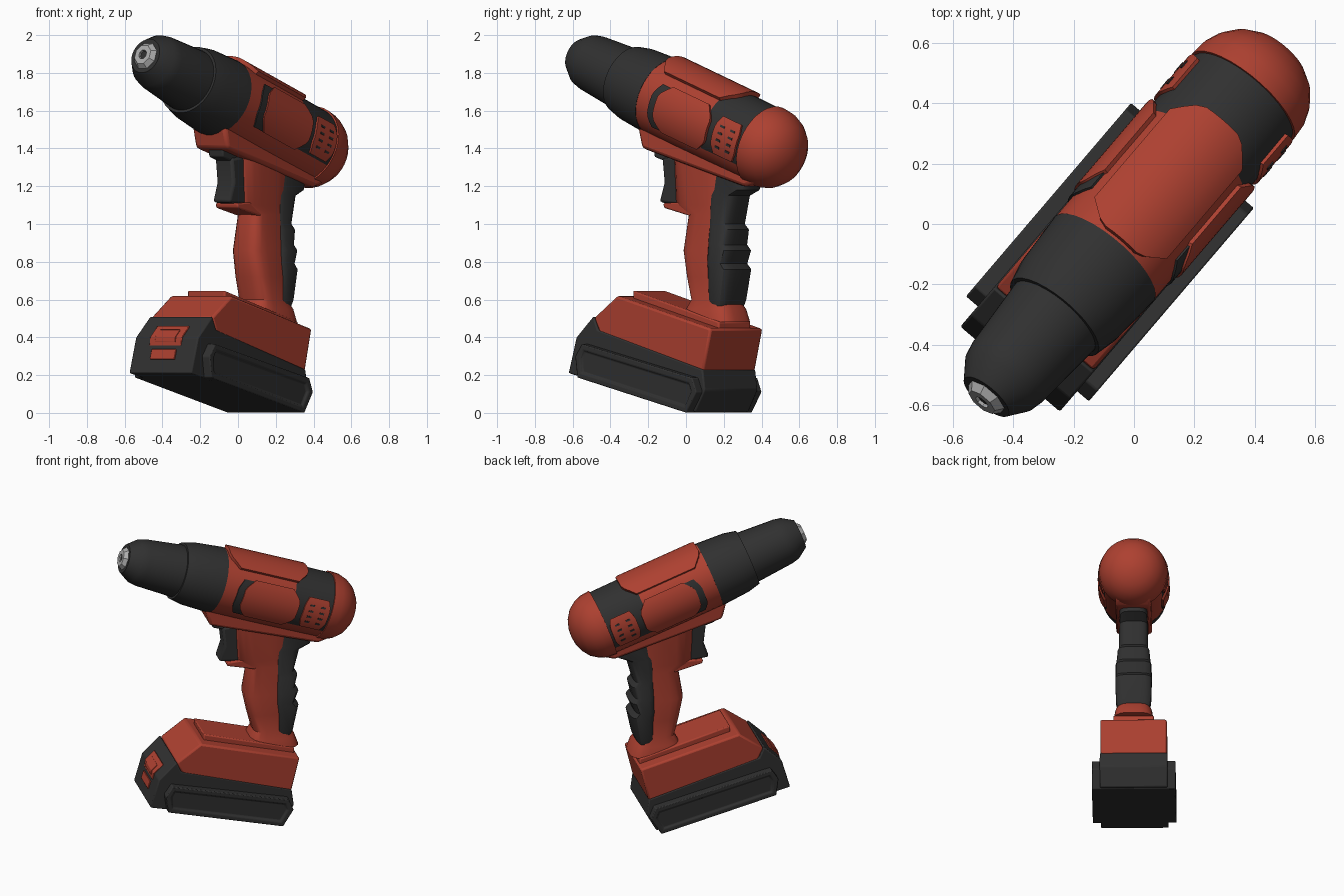
import bpy, bmesh
from math import sin, cos, pi, radians
from mathutils import Vector

if "Cube" in bpy.data.objects:
    bpy.data.objects.remove(bpy.data.objects["Cube"])

TURN = radians(49.5)       # heading of the whole tool
PITCH = radians(20)        # nose-up tilt of the barrel


def material(name, rgb, rough=0.6):
    m = bpy.data.materials.new(name)
    m.use_nodes = True
    m.diffuse_color = (*rgb, 1)
    bsdf = m.node_tree.nodes["Principled BSDF"]
    bsdf.inputs["Base Color"].default_value = (*rgb, 1)
    bsdf.inputs["Roughness"].default_value = rough
    return m


red = material("red plastic", (0.42, 0.052, 0.03))
black = material("black rubber", (0.03, 0.03, 0.03))
steel = material("steel", (0.42, 0.42, 0.42))
parts = []


def loft(name, rings, mats, pick=None, bevel=0, inset=None):
    """Skin closed rings, cap both ends, optionally recess the caps."""
    bm = bmesh.new()
    vr = [[bm.verts.new(p) for p in ring] for ring in rings]
    n = len(vr[0])
    for a, b in zip(vr, vr[1:]):
        for i in range(n):
            bm.faces.new((a[i], a[(i + 1) % n], b[(i + 1) % n], b[i]))
    caps = [bm.faces.new(vr[0]), bm.faces.new(vr[-1])]
    bmesh.ops.recalc_face_normals(bm, faces=bm.faces)
    if inset:
        bmesh.ops.inset_individual(bm, faces=caps, thickness=inset[0], depth=0)
        bmesh.ops.inset_individual(bm, faces=caps, thickness=0.008, depth=inset[1])
    if pick:
        for f in bm.faces:
            f.material_index = pick(f.calc_center_median())
    me = bpy.data.meshes.new(name)
    bm.to_mesh(me)
    bm.free()
    for m in mats:
        me.materials.append(m)
    ob = bpy.data.objects.new(name, me)
    ob.rotation_euler.z = TURN
    bpy.context.collection.objects.link(ob)
    if bevel:
        mod = ob.modifiers.new("bevel", "BEVEL")
        mod.width, mod.segments, mod.limit_method = bevel, 2, "ANGLE"
    parts.append(ob)
    return ob


def prism(name, pts, half, mat, bevel=0.008, inset=None):
    """Side profile (length, height) extruded across the width."""
    rings = [[(u, w, z) for u, z in pts] for w in (-half, half)]
    return loft(name, rings, [mat], None, bevel, inset)


def barrel(s, t, w):
    """Point on the tilted barrel: s along from the nose, t up, w sideways."""
    return Vector((-0.754 + s * cos(PITCH) + t * sin(PITCH), w,
                   1.89 - s * sin(PITCH) + t * cos(PITCH)))


def lathe(name, profile, mats, n=32, pick=None):
    rings = [[barrel(s, r * sin(2 * pi * (i + .5) / n), r * cos(2 * pi * (i + .5) / n))
              for i in range(n)] for s, r in profile]
    return loft(name, rings, mats, pick)


def patch(name, s0, s1, a0, a1, r, mat, cut=0.0, side=1, n=10):
    """Curved panel lying on the barrel, its corners trimmed by cut."""
    rings = []
    for i in range(n + 1):
        a = radians(a0 + (a1 - a0) * i / n)
        c = cut * max(0, abs(2 * i / n - 1) - 0.5) * 2
        rings.append([barrel(s, q * sin(a), side * q * cos(a))
                      for s, q in ((s0 + c, 0.18), (s0 + c, r), (s1 - c, r), (s1 - c, 0.18))])
    return loft(name, rings, [mat])


def column(name, rows, mat, n=20):
    """Upright form from rows of (height, front, back, half width)."""
    def boxy(x):
        return (1 if x > 0 else -1) * abs(x) ** 0.55
    rings = []
    for z, u0, u1, hw in rows:
        rings.append([((u0 + u1) / 2 + (u1 - u0) / 2 * boxy(cos(2 * pi * (i + .5) / n)),
                       hw * boxy(sin(2 * pi * (i + .5) / n)), z) for i in range(n)])
    return loft(name, rings, [mat])


# Chuck and barrel
lathe("chuck_jaws", [(0.05, 0.078), (0, 0.076), (-0.025, 0.055), (-0.025, 0.026),
                     (0.01, 0.022)], [steel], 8)
lathe("chuck_bore", [(0.02, 0.022), (-0.015, 0.022)], [black], 8)
lathe("chuck_sleeve", [(0, 0.07), (0, 0.095), (0.07, 0.142), (0.12, 0.153),
                       (0.38, 0.172)], [black])
lathe("gearbox_collar", [(0.37, 0.15), (0.37, 0.186), (0.45, 0.204), (0.64, 0.216)], [black])


def band(p):
    # black saddle behind the panels, red belly below it
    d = p - barrel(0, 0, 0)
    s = d.x * cos(PITCH) - d.z * sin(PITCH)
    t = d.x * sin(PITCH) + d.z * cos(PITCH)
    return 1 if 1.12 < s < 1.41 and t > -0.12 else 0


lathe("motor_housing", [(0.63, 0.2), (0.63, 0.214), (0.9, 0.215), (1.12, 0.214),
                        (1.41, 0.211)], [red, black], 40, band)
lathe("rear_dome", [(1.39, 0.2), (1.39, 0.221), (1.45, 0.216), (1.5, 0.198), (1.55, 0.162),
                    (1.585, 0.112), (1.605, 0.055), (1.61, 0.01)], [red])

# Raised panels on the barrel
patch("top_panel", 0.65, 1.2, 48, 132, 0.236, red, 0.07)
for side, label in ((1, "right"), (-1, "left")):
    patch(label + "_panel_grip", 0.73, 0.92, -34, 32, 0.222, black, 0.03, side)
    patch(label + "_side_panel", 0.775, 1.16, -34, 34, 0.23, red, 0.06, side)
    patch(label + "_vent_plate", 1.2, 1.375, -28, 28, 0.224, red, 0.02, side)
    for col in (1.235, 1.31):
        for row in range(4):
            a = -17 + row * 10
            patch(label + "_vent_slot", col, col + 0.03, a, a + 3, 0.227, black, 0, side, 1)

# Housing keel above the handle
prism("housing_keel", [(-0.25, 1.54), (-0.215, 1.40), (0.5, 1.195), (0.58, 1.22),
                       (0.55, 1.4), (0, 1.6)], 0.115, red, 0.02)

# Trigger and guard
prism("trigger", [(-0.12, 1.35), (-0.105, 1.22), (-0.14, 1.115), (0, 1.1), (0.02, 1.36)],
      0.06, black, 0.015)
prism("direction_switch", [(-0.185, 1.41), (-0.18, 1.355), (-0.1, 1.33), (0, 1.4)],
      0.05, black)
prism("trigger_guard", [(-0.095, 1.11), (-0.09, 1.085), (0.1, 1.04), (0.1, 1.12)],
      0.078, red)

# Handle and rear grip
column("handle", [(1.42, -0.04, 0.35, 0.1), (1.1, -0.03, 0.33, 0.088), (1.05, 0.06, 0.32, 0.086),
                  (0.86, 0.03, 0.32, 0.1), (0.72, 0.06, 0.32, 0.106), (0.6, 0.09, 0.32, 0.102),
                  (0.55, 0.06, 0.36, 0.12), (0.48, 0.04, 0.385, 0.13)], red)
column("rear_grip", [(1.26, 0.22, 0.49, 0.088), (1.18, 0.22, 0.47, 0.09),
                     (1.15, 0.22, 0.395, 0.092), (1.0, 0.22, 0.355, 0.094),
                     (0.97, 0.22, 0.38, 0.102), (0.89, 0.22, 0.36, 0.11),
                     (0.86, 0.22, 0.385, 0.116), (0.79, 0.22, 0.355, 0.118),
                     (0.76, 0.22, 0.385, 0.118), (0.6, 0.23, 0.35, 0.113),
                     (0.55, 0.25, 0.33, 0.1)], black)

# Foot of the tool
prism("foot", [(-0.46, 0.505), (-0.3, 0.62), (0.355, 0.445), (0.3, 0.22), (-0.42, 0.42)],
      0.213, red, 0.012)
prism("foot_plate", [(-0.26, 0.648), (0.34, 0.482), (0.34, 0.42), (-0.26, 0.58)],
      0.13, red)

# Battery pack with recessed side rails
prism("battery", [(-0.635, 0.21), (-0.58, 0.4), (-0.462, 0.512), (-0.43, 0.44),
                  (0.3, 0.23), (0.315, 0.12), (0.25, 0.004)], 0.217, black)
prism("battery_rails", [(-0.545, 0.3), (-0.5, 0.365), (0.27, 0.185), (0.3, 0.11),
                        (0.23, 0), (-0.53, 0.187)], 0.268, black, 0.006, (0.035, -0.012))

# Front release latch
prism("latch_top", [(-0.594, 0.355), (-0.588, 0.402), (-0.527, 0.461), (-0.51, 0.44),
                    (-0.56, 0.35)], 0.11, red, 0.003)
prism("latch_recess", [(-0.596, 0.375), (-0.592, 0.404), (-0.553, 0.441), (-0.55, 0.38)],
      0.07, red, 0.002)
prism("latch_button", [(-0.621, 0.285), (-0.606, 0.338), (-0.57, 0.33), (-0.58, 0.275)],
      0.085, red, 0.003)

# Smooth curved surfaces, keep edges crisp
bpy.ops.object.select_all(action="DESELECT")
for ob in parts:
    ob.select_set(True)
bpy.context.view_layer.objects.active = parts[0]
bpy.ops.object.shade_smooth_by_angle(angle=radians(28))
